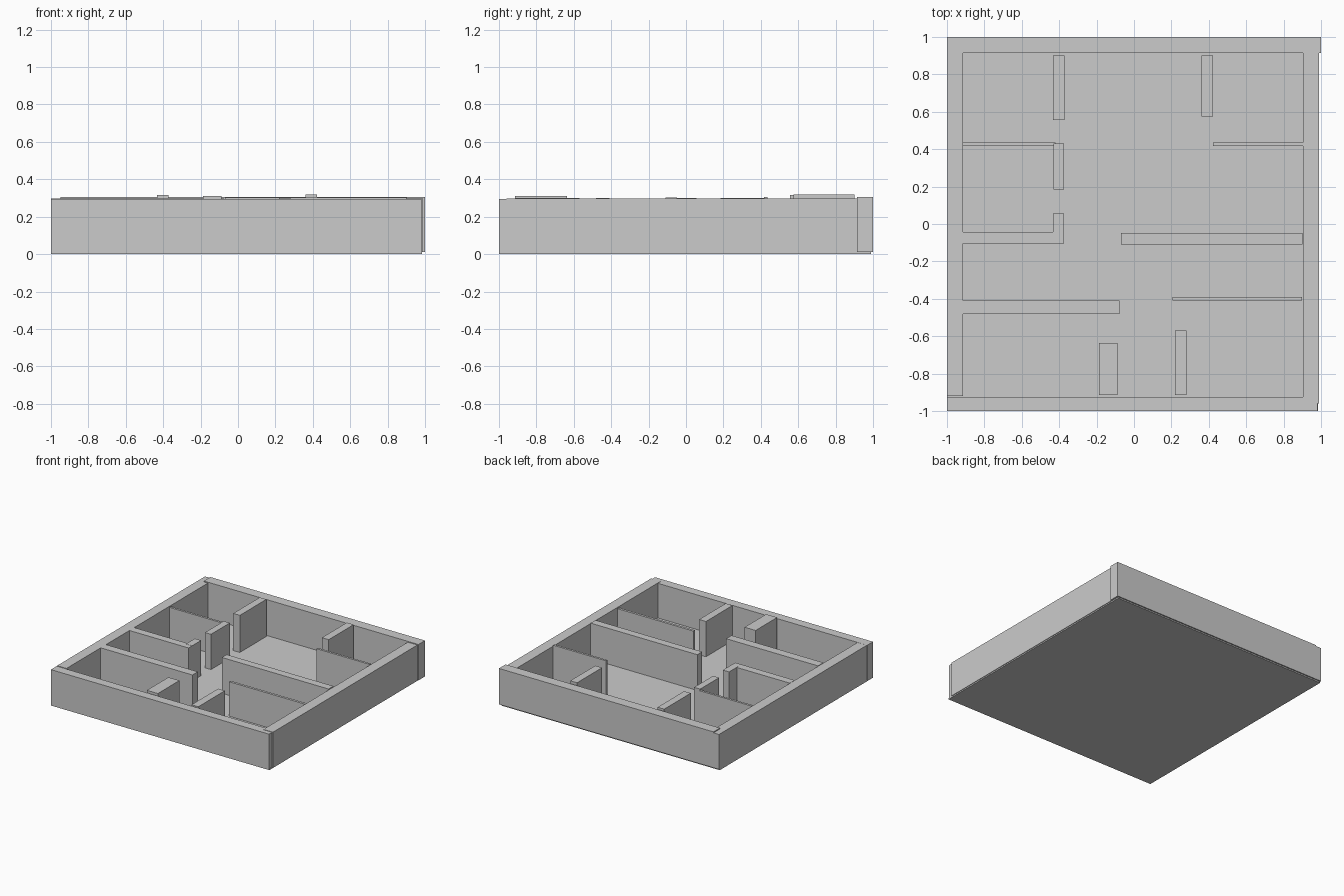
import bpy


def block(name, x0, x1, y0, y1, z0, z1):
    """Axis-aligned box given by its extents."""
    bpy.ops.mesh.primitive_cube_add(
        size=1, location=((x0 + x1) / 2, (y0 + y1) / 2, (z0 + z1) / 2))
    ob = bpy.context.object
    ob.name = name
    ob.scale = (x1 - x0, y1 - y0, z1 - z0)
    bpy.ops.object.transform_apply(location=False, rotation=False, scale=True)
    return ob


BASE = 0.01  # walls stand on the floor slab

# Floor slab
block("floor", -1.0, 0.985, -1.0, 0.99, 0.0, BASE)

# Outer walls: name, x range, y range, top height
outer_walls = [
    ("front_wall", -1.0, 0.982, -1.0, -0.925, 0.295),
    ("left_wall", -1.0, -0.915, -0.92, 1.0, 0.297),
    ("right_wall", 0.903, 0.99, -0.96, 0.915, 0.298),
    ("back_wall", -0.95, 1.0, 0.915, 1.0, 0.305),
]

# Room partitions: name, x range, y range, top height
partitions = [
    ("back_left_partition", -0.432, -0.372, 0.555, 0.90, 0.315),
    ("back_right_partition", 0.36, 0.422, 0.575, 0.90, 0.32),
    ("left_thin_partition", -0.915, -0.42, 0.417, 0.435, 0.288),
    ("left_return_partition", -0.43, -0.375, 0.185, 0.43, 0.30),
    ("right_thin_partition", 0.422, 0.903, 0.417, 0.435, 0.306),
    ("left_middle_partition", -0.915, -0.375, -0.105, -0.042, 0.298),
    ("left_middle_return", -0.432, -0.375, -0.06, 0.057, 0.299),
    ("right_middle_partition", -0.07, 0.90, -0.11, -0.047, 0.304),
    ("left_front_partition", -0.913, -0.078, -0.48, -0.41, 0.299),
    ("right_front_thin_partition", 0.207, 0.897, -0.41, -0.39, 0.293),
    ("front_left_stub", -0.188, -0.088, -0.915, -0.635, 0.31),
    ("front_right_stub", 0.218, 0.28, -0.915, -0.57, 0.30),
]

for name, x0, x1, y0, y1, top in outer_walls + partitions:
    block(name, x0, x1, y0, y1, BASE, top)
